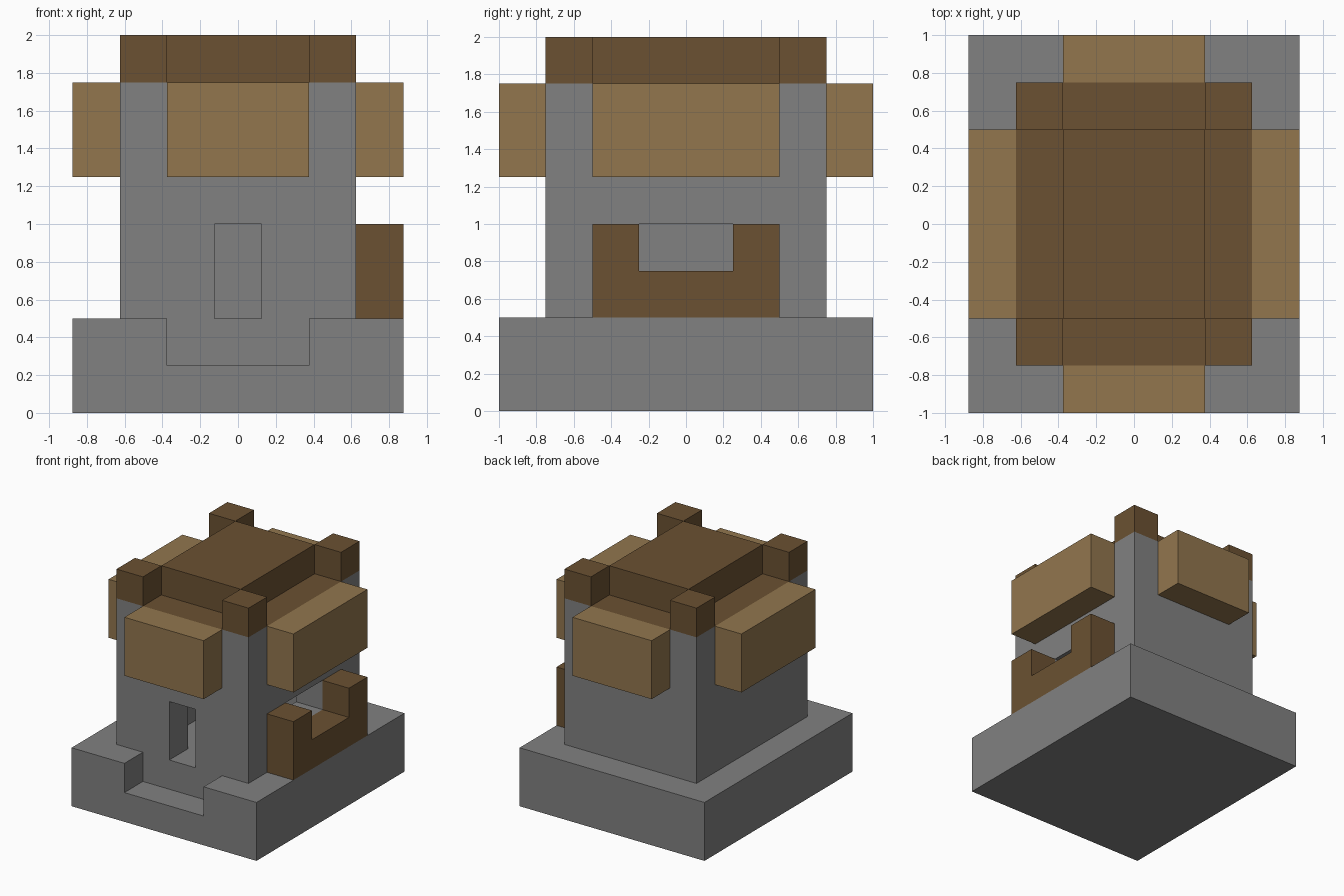
import bpy

cube = bpy.data.objects.get("Cube")
if cube:
    bpy.data.objects.remove(cube, do_unlink=True)


def material(name, rgb):
    mat = bpy.data.materials.new(name)
    mat.use_nodes = True
    colour = (*rgb, 1.0)
    mat.diffuse_color = colour
    mat.node_tree.nodes["Principled BSDF"].inputs["Base Color"].default_value = colour
    return mat


stone = material("grey stone", (0.22, 0.22, 0.22))
dark_wood = material("dark wood", (0.147, 0.083, 0.032))
light_wood = material("light wood", (0.287, 0.181, 0.076))


def box(name, x, y, z, mat=None):
    """Box spanning the given (low, high) ranges."""
    verts = [(a, b, c) for a in x for b in y for c in z]
    faces = [(0, 1, 3, 2), (4, 6, 7, 5), (0, 4, 5, 1),
             (2, 3, 7, 6), (0, 2, 6, 4), (1, 5, 7, 3)]
    mesh = bpy.data.meshes.new(name)
    mesh.from_pydata(verts, [], faces)
    obj = bpy.data.objects.new(name, mesh)
    bpy.context.collection.objects.link(obj)
    if mat:
        mesh.materials.append(mat)
    return obj


def cut(obj, x, y, z):
    """Remove a box-shaped space from an object."""
    cutter = box("cutter", x, y, z)
    cutter.hide_render = True
    mod = obj.modifiers.new("opening", 'BOOLEAN')
    mod.operation = 'DIFFERENCE'
    mod.solver = 'EXACT'
    mod.object = cutter
    bpy.context.view_layer.objects.active = obj
    bpy.ops.object.modifier_apply(modifier=mod.name)
    mesh = cutter.data
    bpy.data.objects.remove(cutter, do_unlink=True)
    bpy.data.meshes.remove(mesh)


# Plinth with a sunken entrance step
plinth = box("plinth", (-0.875, 0.875), (-1, 1), (0, 0.5), stone)
cut(plinth, (-0.375, 0.375), (-1.2, -0.75), (0.25, 0.7))

# Hollow tower with a doorway in front and a window on one side
tower = box("tower", (-0.625, 0.625), (-0.75, 0.75), (0.5, 1.75), stone)
cut(tower, (-0.375, 0.375), (-0.5, 0.5), (0.4, 1.5))
cut(tower, (-0.125, 0.125), (-0.9, -0.4), (0.4, 1))
cut(tower, (0.3, 0.8), (-0.25, 0.25), (0.75, 1))

# Wooden deck on top of the tower
tower.data.materials.append(dark_wood)
for face in tower.data.polygons:
    if face.normal.z > 0.9 and face.center.z > 1.7:
        face.material_index = 1

# Raised roof and corner posts
box("roof", (-0.375, 0.375), (-0.5, 0.5), (1.75, 2), dark_wood)
for side, x in (("right", (-0.625, -0.375)), ("left", (0.375, 0.625))):
    for end, y in (("front", (-0.75, -0.5)), ("back", (0.5, 0.75))):
        box(f"{end}_{side}_post", x, y, (1.75, 2), dark_wood)

# Overhanging galleries on all four sides
for name, x, y in (
    ("front", (-0.375, 0.375), (-1, -0.75)),
    ("back", (-0.375, 0.375), (0.75, 1)),
    ("right", (-0.875, -0.625), (-0.5, 0.5)),
    ("left", (0.625, 0.875), (-0.5, 0.5)),
):
    box(f"{name}_gallery", x, y, (1.25, 1.75), light_wood)

# Notched wooden barricade below the window
barricade = box("barricade", (0.625, 0.875), (-0.5, 0.5), (0.5, 1), dark_wood)
cut(barricade, (0.5, 1), (-0.25, 0.25), (0.75, 1.2))
